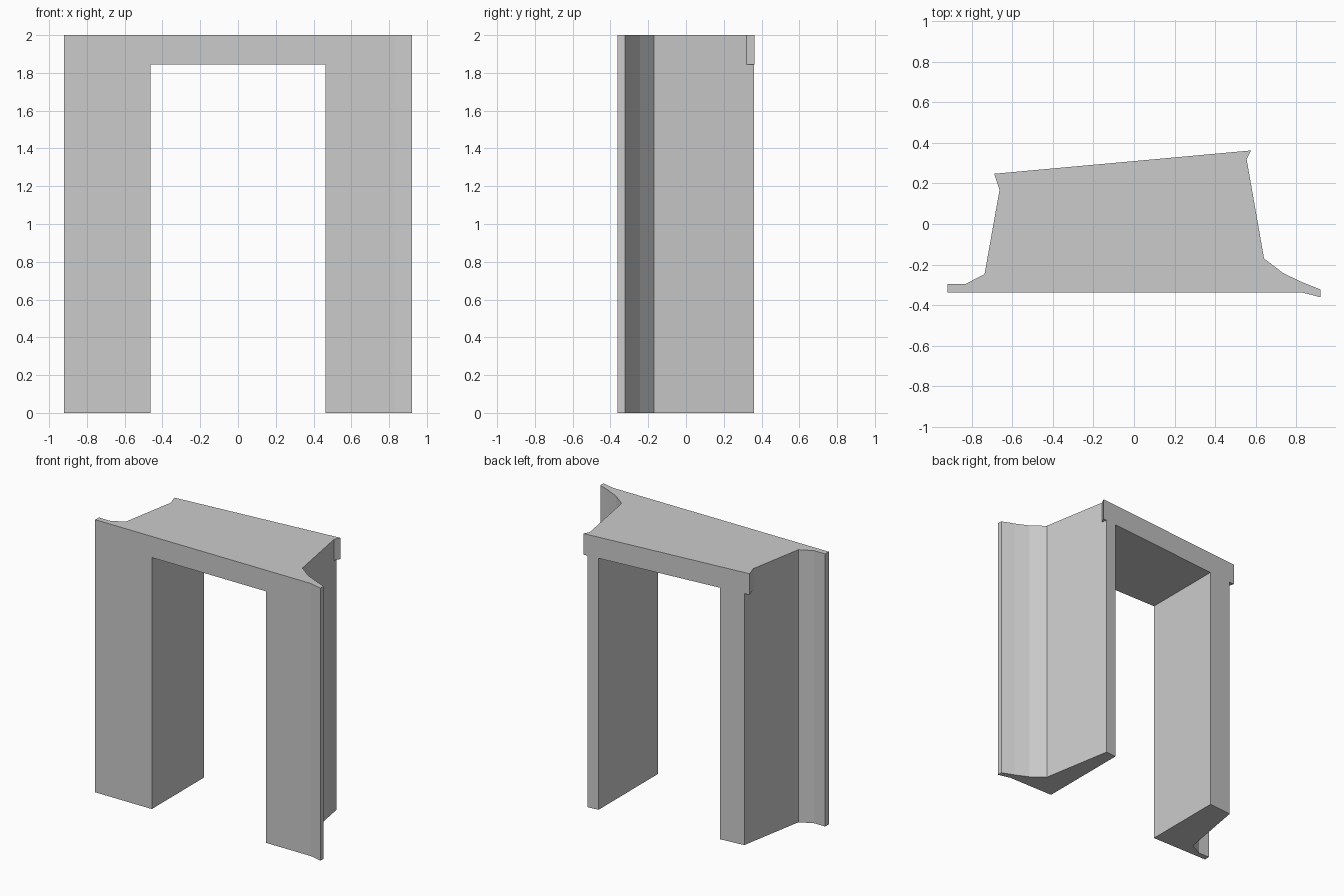
import bpy, bmesh

if "Cube" in bpy.data.objects:
    bpy.data.objects.remove(bpy.data.objects["Cube"])

TOP, SOFFIT, JAMB = 2.0, 1.845, 0.463


def prism(name, outline, z0, z1):
    """Extrude a counter-clockwise plan outline from z0 to z1."""
    bm = bmesh.new()
    face = bm.faces.new([bm.verts.new((x, y, z0)) for x, y in outline])
    up = bmesh.ops.extrude_face_region(bm, geom=[face], use_keep_orig=True)
    verts = [g for g in up["geom"] if isinstance(g, bmesh.types.BMVert)]
    bmesh.ops.translate(bm, vec=(0, 0, z1 - z0), verts=verts)
    bmesh.ops.recalc_face_normals(bm, faces=bm.faces)
    mesh = bpy.data.meshes.new(name)
    bm.to_mesh(mesh)
    bm.free()
    obj = bpy.data.objects.new(name, mesh)
    bpy.context.collection.objects.link(obj)
    return obj


def cut(target, cutter):
    """Subtract the cutter and remove it."""
    mod = target.modifiers.new("cut", 'BOOLEAN')
    mod.operation = 'DIFFERENCE'
    mod.solver = 'EXACT'
    mod.object = cutter
    bpy.context.view_layer.objects.active = target
    bpy.ops.object.modifier_apply(modifier=mod.name)
    bpy.data.objects.remove(cutter)


# Door surround: plan with flared front edges and small back lips
plan = [(-0.922, -0.338), (0.83, -0.338), (0.922, -0.362), (0.922, -0.324),
        (0.83, -0.287), (0.737, -0.243), (0.642, -0.17), (0.556, 0.32),
        (0.578, 0.363), (-0.69, 0.248), (-0.664, 0.168), (-0.738, -0.248),
        (-0.832, -0.296), (-0.922, -0.296)]
frame = prism("door_frame", plan, 0, TOP)

# Doorway through the full depth
cut(frame, prism("doorway_cutter",
                 [(-JAMB, -1), (JAMB, -1), (JAMB, 1), (-JAMB, 1)], -0.5, SOFFIT))

# Back lips stay only on the lintel: trim them off the legs
cut(frame, prism("right_lip_cutter",
                 [(0.556, 0.32), (0.75, 0.32), (0.75, 0.40), (0.542, 0.40)],
                 -0.5, SOFFIT))
cut(frame, prism("left_lip_cutter",
                 [(-0.664, 0.168), (-0.64, 0.303), (-0.85, 0.303), (-0.85, 0.168)],
                 -0.5, SOFFIT))
